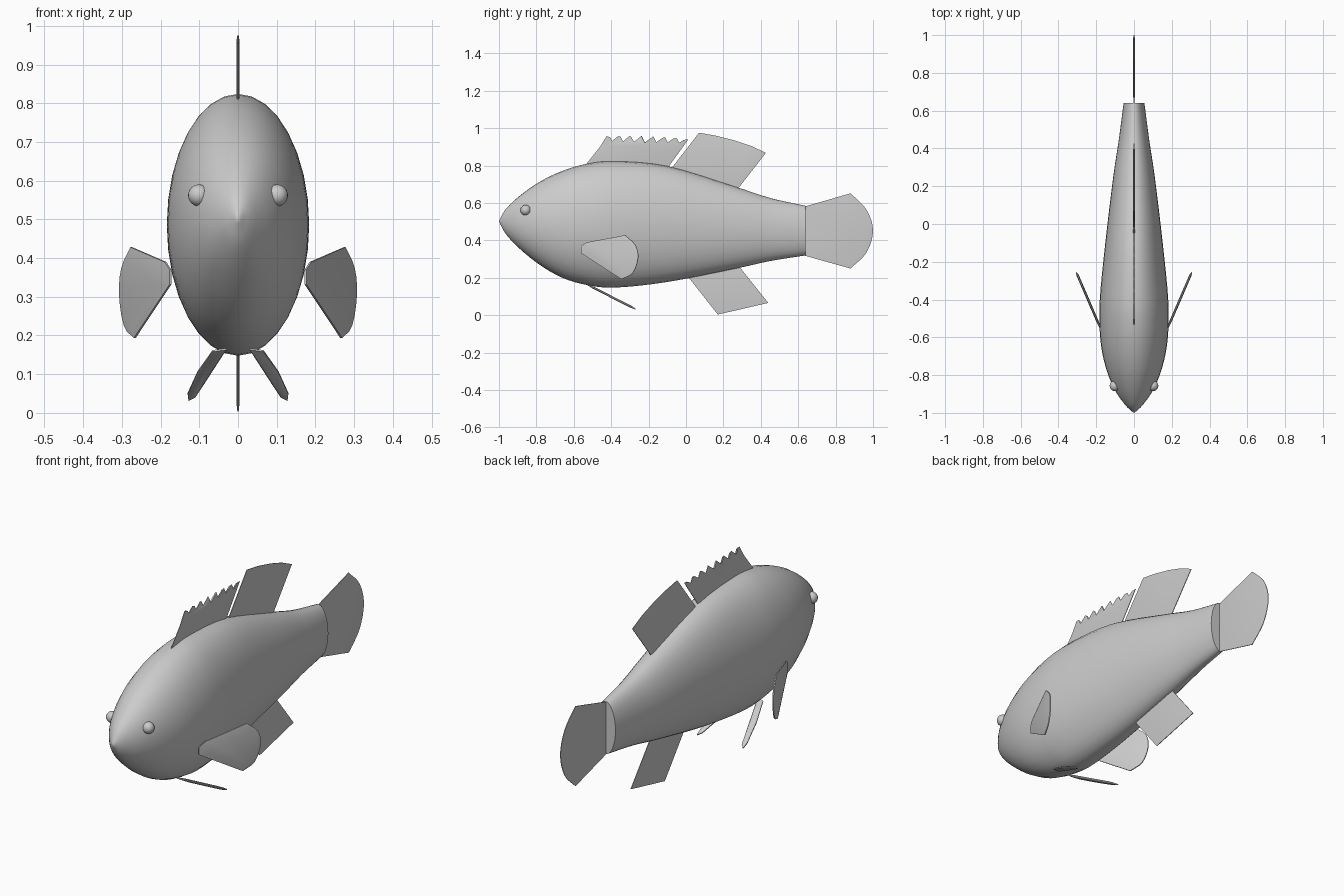
import bpy, bmesh, math
from mathutils import Vector

old = bpy.data.objects.get("Cube")
if old:
    bpy.data.objects.remove(old, do_unlink=True)

GREY = (0.6, 0.6, 0.6, 1.0)
mat = bpy.data.materials.new("plain grey")
mat.use_nodes = True
mat.diffuse_color = GREY
mat.node_tree.nodes["Principled BSDF"].inputs["Base Color"].default_value = GREY


def finish(name, bm, angle=40):
    bmesh.ops.recalc_face_normals(bm, faces=bm.faces)
    mesh = bpy.data.meshes.new(name)
    bm.to_mesh(mesh)
    bm.free()
    mesh.materials.append(mat)
    obj = bpy.data.objects.new(name, mesh)
    bpy.context.collection.objects.link(obj)
    bpy.ops.object.select_all(action='DESELECT')
    obj.select_set(True)
    bpy.context.view_layer.objects.active = obj
    bpy.ops.object.shade_smooth_by_angle(angle=math.radians(angle))
    return obj


def smooth_path(points, steps):
    """Catmull-Rom curve through the points."""
    p = [Vector(q) for q in points]
    p = [2 * p[0] - p[1]] + p + [2 * p[-1] - p[-2]]
    out = []
    for a, b, c, d in zip(p, p[1:], p[2:], p[3:]):
        for i in range(steps):
            t = i / steps
            out.append(0.5 * (2 * b + (c - a) * t + (2 * a - 5 * b + 4 * c - d) * t ** 2
                              + (3 * b - a - 3 * c + d) * t ** 3))
    return out + [p[-2]]


def fin(name, outline, thickness, inset=0.86):
    """Thin lens-shaped plate: sharp rim rising to a thicker middle."""
    pts = [Vector(p) for p in outline]
    n = len(pts)
    centre = sum(pts, Vector()) / n
    normal = Vector()
    for i in range(n):
        normal += (pts[i] - centre).cross(pts[(i + 1) % n] - centre)
    lift = normal.normalized() * thickness / 2
    bm = bmesh.new()
    rings = []
    for side in (1, -1):
        rim = [bm.verts.new(p + lift * side * 0.4) for p in pts]
        inner = [bm.verts.new(centre.lerp(p, inset) + lift * side) for p in pts]
        for i in range(n):
            j = (i + 1) % n
            bm.faces.new((rim[i], rim[j], inner[j], inner[i]))
        bm.faces.new(inner)
        rings.append(rim)
    for i in range(n):
        j = (i + 1) % n
        bm.faces.new((rings[0][i], rings[0][j], rings[1][j], rings[1][i]))
    return finish(name, bm)


def flat(points):
    return [(0, y, z) for y, z in points]


# Body: elliptical rings lofted along y, as (y, top, bottom, half width)
stations = [(-0.995, 0.515, 0.49, 0.008), (-0.96, 0.572, 0.43, 0.045),
            (-0.885, 0.642, 0.352, 0.098), (-0.78, 0.715, 0.268, 0.143),
            (-0.66, 0.772, 0.2, 0.172), (-0.53, 0.81, 0.162, 0.183),
            (-0.38, 0.824, 0.148, 0.18), (-0.1, 0.798, 0.178, 0.152),
            (0.25, 0.692, 0.246, 0.11), (0.45, 0.627, 0.29, 0.08),
            (0.64, 0.585, 0.32, 0.055)]
SIDES = 32
bm = bmesh.new()
previous = None
for y, top, bottom, width in smooth_path([Vector(s) for s in stations], 4):
    ring = []
    for k in range(SIDES):
        a = math.tau * k / SIDES
        ring.append(bm.verts.new((width * math.sin(a), y,
                                  (top + bottom) / 2 + (top - bottom) / 2 * math.cos(a))))
    if previous:
        for k in range(SIDES):
            m = (k + 1) % SIDES
            bm.faces.new((previous[k], previous[m], ring[m], ring[k]))
    else:
        nose = bm.verts.new((0, -1, 0.503))
        for k in range(SIDES):
            bm.faces.new((nose, ring[k], ring[(k + 1) % SIDES]))
    previous = ring
bm.faces.new(previous)
finish("body", bm)

# Spiny dorsal fin: a row of backward-leaning teeth
TEETH = 8
spines = [(-0.46, 0.90)]
for i in range(TEETH):
    y = -0.425 + 0.0625 * i
    tip = 0.957 + 0.012 * math.sin(math.pi * i / TEETH) - 0.003 * i
    spines.append((y, tip))
    if i < TEETH - 1:
        spines.append((y + 0.018, tip - 0.035))
fin("spiny_dorsal_fin", flat([(-0.54, 0.80)] + spines
                             + [(-0.02, 0.895), (-0.1, 0.785), (-0.3, 0.79)]), 0.007, 0.9)

# Soft dorsal, anal and tail fins
fin("soft_dorsal_fin", flat([(-0.09, 0.77), (0.07, 0.976), (0.16, 0.96), (0.26, 0.935),
                             (0.35, 0.905), (0.427, 0.868), (0.265, 0.66)]), 0.008)
fin("anal_fin", flat([(0.0, 0.22), (0.17, 0.004), (0.44, 0.066), (0.265, 0.285)]), 0.008)
tail_edge = smooth_path([(0.88, 0.652), (0.965, 0.565), (1.0, 0.452),
                         (0.965, 0.335), (0.88, 0.25)], 4)
fin("tail_fin", flat([(0.63, 0.58)] + [tuple(p) for p in tail_edge] + [(0.63, 0.32)]), 0.008)

# Paired fins and eyes, mirrored left and right
pectoral_edge = smooth_path([(-0.325, 0.428), (-0.27, 0.375), (-0.256, 0.305),
                             (-0.285, 0.225), (-0.345, 0.193)], 3)
pectoral = [(-0.56, 0.37), (-0.53, 0.39)] + [tuple(p) for p in pectoral_edge] + [(-0.56, 0.332)]
pelvic = [(0.03, 0.165), (0.066, 0.16), (0.105, 0.105), (0.13, 0.05),
          (0.128, 0.033), (0.11, 0.042), (0.085, 0.08)]
for label, s in (("left", 1), ("right", -1)):
    fin(label + "_pectoral_fin",
        [(s * (0.183 + 0.43 * (y + 0.54)), y, z) for y, z in pectoral], 0.013, 0.8)
    fin(label + "_pelvic_fin",
        [(s * x, -0.51 + 1.97 * (0.155 - z), z) for x, z in pelvic], 0.012, 0.75)
    bm = bmesh.new()
    bmesh.ops.create_uvsphere(bm, u_segments=20, v_segments=12, radius=0.028)
    bmesh.ops.translate(bm, verts=bm.verts, vec=(s * 0.101, -0.857, 0.562))
    finish(label + "_eye", bm)
